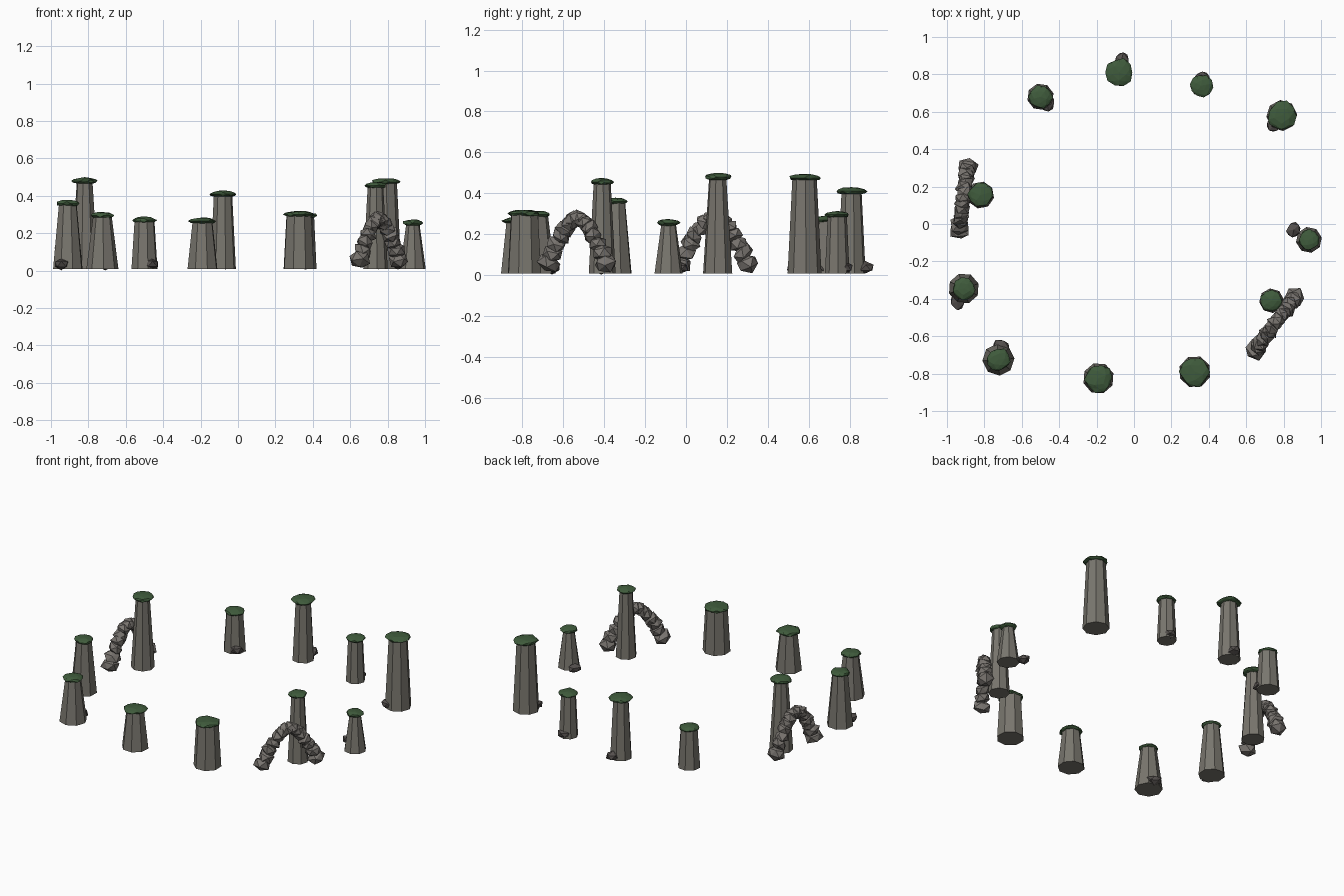
import bpy, bmesh, math, random
from mathutils import Vector, Matrix, Euler

if "Cube" in bpy.data.objects:
    bpy.data.objects.remove(bpy.data.objects["Cube"])

random.seed(7)


def material(name, rgb):
    m = bpy.data.materials.new(name)
    m.diffuse_color = (*rgb, 1)
    m.use_nodes = True
    m.node_tree.nodes["Principled BSDF"].inputs["Base Color"].default_value = m.diffuse_color
    return m


STONE = material("stone", (0.19, 0.18, 0.155))
ARCH = material("arch_stone", (0.19, 0.175, 0.16))
DARK = material("dark_rock", (0.09, 0.08, 0.075))
MOSS = material("moss", (0.05, 0.105, 0.045))


def finish(name, bm, mat):
    me = bpy.data.meshes.new(name)
    bm.to_mesh(me)
    bm.free()
    me.materials.append(mat)
    ob = bpy.data.objects.new(name, me)
    bpy.context.collection.objects.link(ob)


def lump(bm, centre, size, rot, subdiv, jitter):
    """Jittered, scaled icosphere added to bm."""
    verts = bmesh.ops.create_icosphere(bm, subdivisions=subdiv, radius=1)["verts"]
    mat = Matrix.Translation(centre) @ rot.to_4x4() @ Matrix.Diagonal((*size, 1))
    for v in verts:
        v.co = mat @ (v.co * random.uniform(1 - jitter, 1 + jitter))


def pillar(i, x, y, top, r_base, r_top, r_cap):
    # tapered eight-sided shaft
    bm = bmesh.new()
    h = top - 0.025 - 0.008
    spin = Matrix.Rotation(random.uniform(0, 0.8), 4, 'Z')
    bmesh.ops.create_cone(bm, cap_ends=True, segments=8, radius1=r_base, radius2=r_top,
                          depth=h, matrix=Matrix.Translation((x, y, 0.008 + h / 2)) @ spin)
    finish(f"pillar_shaft_{i}", bm, STONE)
    # flattened mossy cap
    bm = bmesh.new()
    lump(bm, Vector((x, y, top - 0.02)), (r_cap, r_cap, 0.019),
         Euler((0, 0, random.uniform(0, 6))).to_matrix(), 2, 0.1)
    finish(f"moss_cap_{i}", bm, MOSS)


def arch(name, a, b):
    # chain of overlapping boulders along a sine-shaped path
    bm = bmesh.new()
    a, b = Vector((*a, 0)), Vector((*b, 0))
    n = 15
    for k in range(n):
        u = k / (n - 1)
        p = a.lerp(b, u)
        p.z = 0.058 + 0.217 * math.sin(math.pi * u)
        s = 0.046 + 0.012 * abs(2 * u - 1) ** 3
        tangent = (b - a) + Vector((0, 0, 0.217 * math.pi * math.cos(math.pi * u)))
        rot = tangent.to_track_quat('Z', 'Y').to_matrix() @ Euler(
            [random.uniform(-0.3, 0.3), random.uniform(-0.3, 0.3), random.uniform(0, 6)]).to_matrix()
        lump(bm, p, (s, s, s * 0.8), rot, 1, 0.16)
    finish(name, bm, ARCH)


# x, y, top height, base radius, shaft top radius, cap radius
PILLARS = [
    (-0.50, 0.68, 0.29, 0.072, 0.055, 0.064),
    (-0.08, 0.81, 0.43, 0.07, 0.05, 0.074),
    (0.36, 0.74, 0.315, 0.06, 0.047, 0.06),
    (0.79, 0.58, 0.495, 0.083, 0.06, 0.077),
    (0.935, -0.085, 0.275, 0.07, 0.036, 0.054),
    (0.735, -0.41, 0.475, 0.066, 0.042, 0.058),
    (0.325, -0.79, 0.32, 0.086, 0.07, 0.08),
    (-0.19, -0.825, 0.285, 0.084, 0.056, 0.074),
    (-0.725, -0.725, 0.315, 0.086, 0.05, 0.062),
    (-0.91, -0.345, 0.38, 0.083, 0.05, 0.063),
    (-0.82, 0.155, 0.5, 0.073, 0.043, 0.067),
]
for i, row in enumerate(PILLARS, 1):
    pillar(i, *row)

arch("rock_arch_right", (0.65, -0.67), (0.86, -0.395))
arch("rock_arch_left", (-0.935, -0.03), (-0.89, 0.305))

# loose rocks at the pillar feet
ROCKS = [(-0.465, 0.645), (-0.067, 0.875), (0.362, 0.778), (0.75, 0.53),
         (0.855, -0.03), (-0.71, -0.655), (-0.945, -0.415)]
for i, (x, y) in enumerate(ROCKS, 1):
    bm = bmesh.new()
    lump(bm, Vector((x, y, 0.036)), (0.046, 0.042, 0.03),
         Euler((0, 0, random.uniform(0, 6))).to_matrix(), 1, 0.15)
    finish(f"loose_rock_{i}", bm, DARK)
